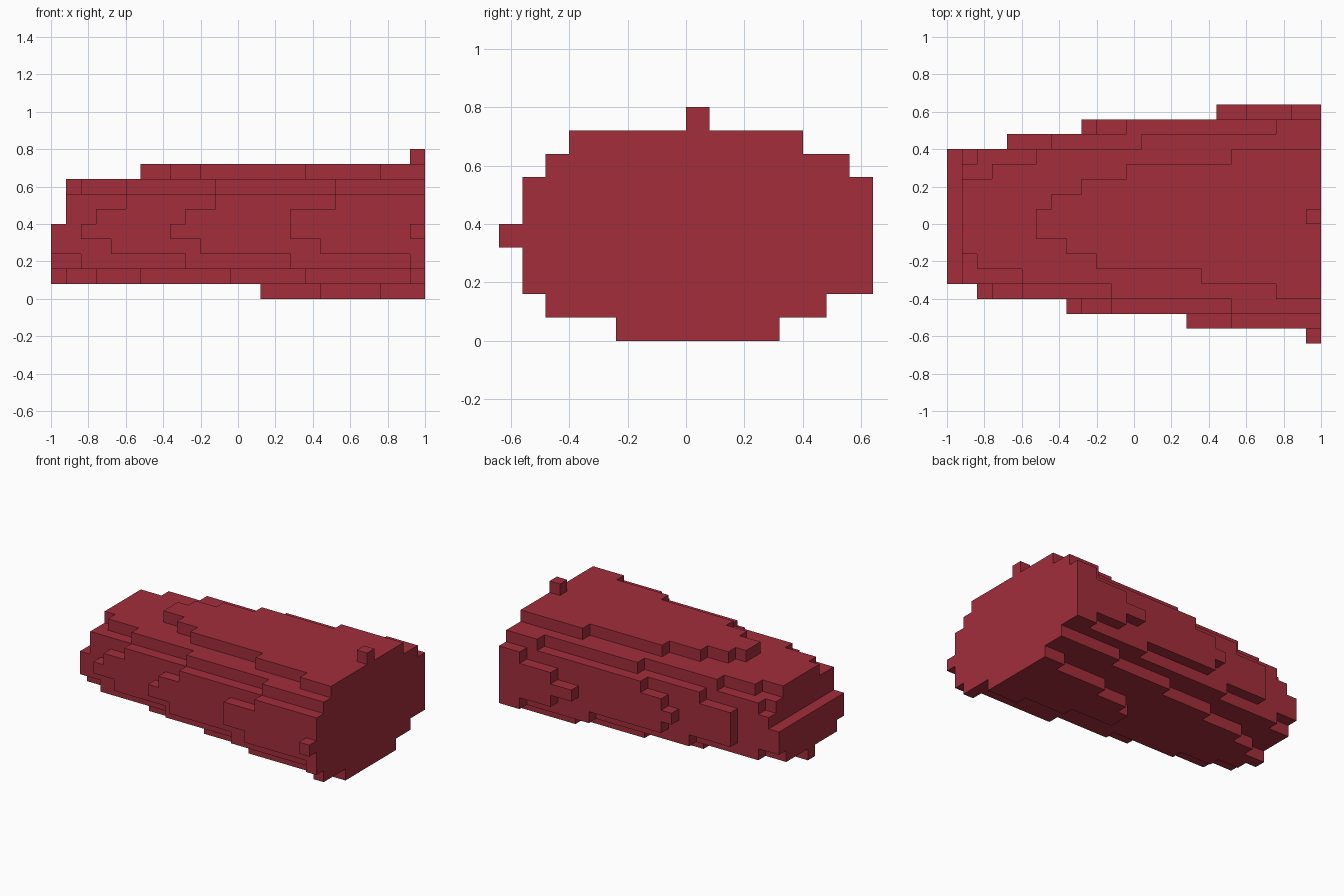
import bpy, bmesh
from mathutils import Vector

cube = bpy.data.objects.get("Cube")
if cube:
    bpy.data.objects.remove(cube, do_unlink=True)

S = 0.08      # block size
NX = 25       # blocks along the length

# Layers from the bottom up: first row (counted from the front), then the
# block at which each row begins; every row runs on to the flat wide end
LAYERS = [
    (5, [22, 18, 14, 14, 15, 18, 23]),
    (2, [24, 17, 12, 6, 3, 1, 0, 2, 4, 8, 13, 19]),
    (1, [24, 16, 9, 2] + [0] * 7 + [2, 8, 17, 23]),
    (1, [18, 10, 4] + [0] * 9 + [4, 10, 20]),
    (0, [24, 16, 8, 2] + [0] * 9 + [4, 9, 18]),
    (1, [16, 9, 3] + [1] * 9 + [4, 10, 20]),
    (1, [19, 11, 5] + [1] * 8 + [2, 7, 12, 23]),
    (2, [19, 11, 5, 2] + [1] * 5 + [3, 6, 13, 22]),
    (3, [22, 17, 10, 8, 6, 6, 7, 9, 12, 19]),
    (8, [24]),
]

# Single flat colour
red = bpy.data.materials.new("dark_red")
red.use_nodes = True
colour = (0.365, 0.027, 0.044, 1.0)
red.diffuse_color = colour
bsdf = next(n for n in red.node_tree.nodes if n.type == 'BSDF_PRINCIPLED')
bsdf.inputs["Base Color"].default_value = colour
bsdf.inputs["Roughness"].default_value = 0.8

# Filled blocks
filled = {(i, first + n, k)
          for k, (first, starts) in enumerate(LAYERS)
          for n, start in enumerate(starts)
          for i in range(start, NX)}

# Outer skin: a square wherever a block borders empty space
bm = bmesh.new()
corners = {}


def corner(p):
    key = tuple(round(c) for c in p)
    if key not in corners:
        x, y, z = key
        corners[key] = bm.verts.new((x * S - 1.0, y * S - 0.64, z * S))
    return corners[key]


for block in sorted(filled):
    for axis in range(3):
        for side in (0, 1):
            other = list(block)
            other[axis] += 1 if side else -1
            if tuple(other) in filled:
                continue
            u, v = Vector((0, 0, 0)), Vector((0, 0, 0))
            u[(axis + 1) % 3] = 1
            v[(axis + 2) % 3] = 1
            p = Vector(block)
            p[axis] += side
            quad = [p, p + u, p + u + v, p + v]
            if not side:
                quad.reverse()
            bm.faces.new([corner(q) for q in quad])

# Merge flat neighbours into large faces
bmesh.ops.dissolve_limit(bm, angle_limit=0.01, verts=bm.verts[:], edges=bm.edges[:])

mesh = bpy.data.meshes.new("stepped_cone_body")
bm.to_mesh(mesh)
bm.free()
mesh.materials.append(red)
body = bpy.data.objects.new("stepped_cone_body", mesh)
bpy.context.scene.collection.objects.link(body)
